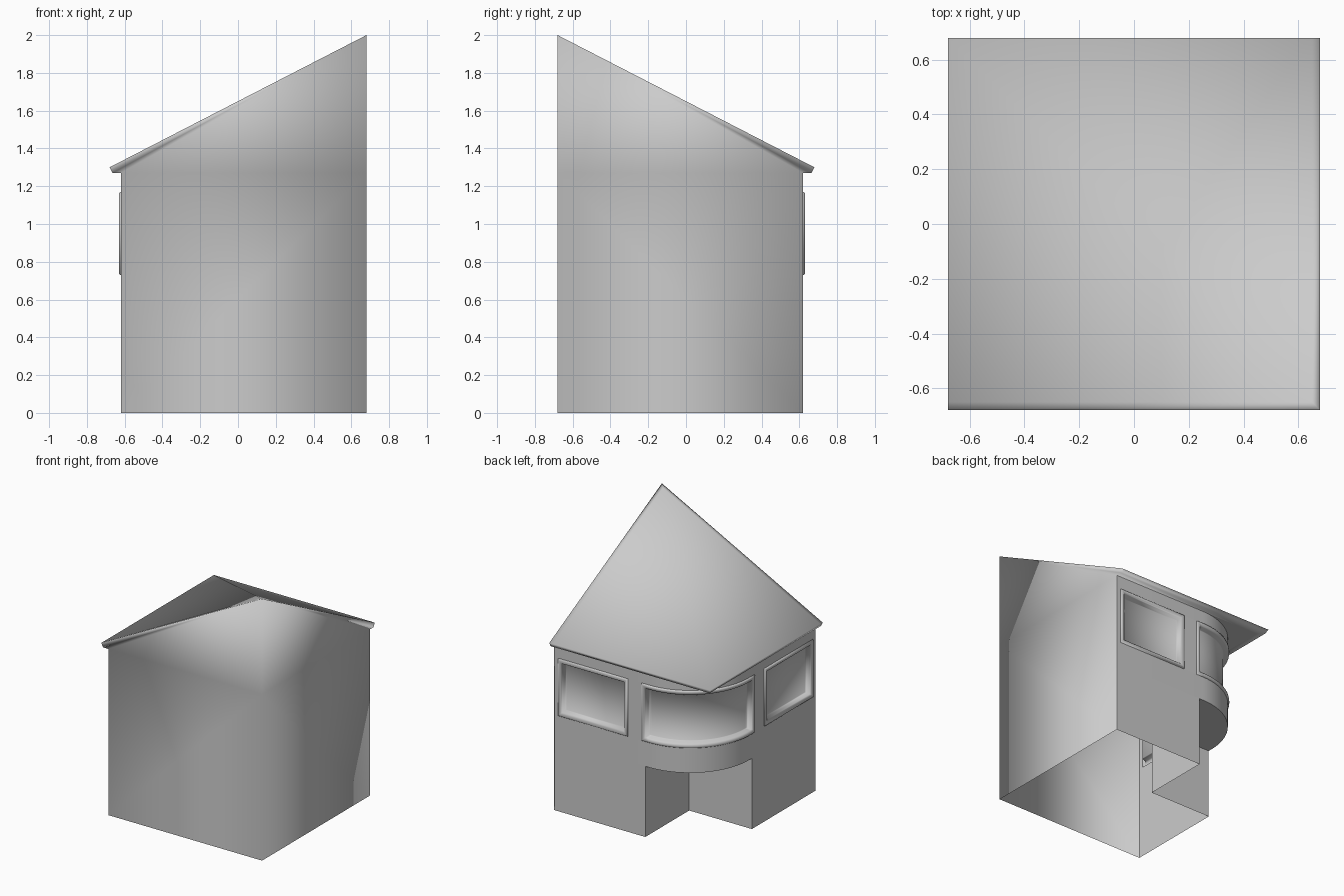
import bpy
import bmesh
import math

cube = bpy.data.objects.get("Cube")
if cube:
    bpy.data.objects.remove(cube, do_unlink=True)

plaster = bpy.data.materials.new("plain grey")
plaster.use_nodes = True
GREY = (0.6, 0.6, 0.6, 1)
plaster.diffuse_color = GREY
plaster.node_tree.nodes["Principled BSDF"].inputs["Base Color"].default_value = GREY

EDGE = 0.68       # roof edge and inner wall planes
WALL = 0.62       # street wall planes
NOTCH = 0.09      # inner corner of the entrance cut-out
BAY_Z = 0.54      # underside of the rounded corner
SOFFIT_Z = 1.27
EAVE_Z = 1.3
TOP_Z = 2.0
SILL_Z, HEAD_Z = 0.73, 1.17
RADIUS = 0.5
END = EDGE - 0.005
STRAIGHT = END + WALL - RADIUS
ARC = RADIUS * math.pi / 2
TOTAL = 2 * STRAIGHT + ARC
STEPS = 20
KNOTS = [STRAIGHT + ARC * i / STEPS for i in range(STEPS + 1)]


def finish(name, bm, angle=None):
    """Turn a bmesh into a smooth-shaded object."""
    mesh = bpy.data.meshes.new(name)
    bm.to_mesh(mesh)
    bm.free()
    obj = bpy.data.objects.new(name, mesh)
    bpy.context.collection.objects.link(obj)
    mesh.materials.append(plaster)
    bpy.ops.object.select_all(action="DESELECT")
    obj.select_set(True)
    bpy.context.view_layer.objects.active = obj
    if angle is None:
        bpy.ops.object.shade_smooth()
    else:
        bpy.ops.object.shade_smooth_by_angle(angle=math.radians(angle))
    return obj


def on_path(s, z, out=0.0):
    """Point on the rounded street wall at length s, pushed outward."""
    if s <= STRAIGHT:
        return (-WALL - out, -END + s, z)
    if s >= STRAIGHT + ARC:
        return (WALL - TOTAL + s + END - WALL, WALL + out, z)
    t = (s - STRAIGHT) / RADIUS
    r = RADIUS + out
    c = WALL - RADIUS
    return (-c - r * math.cos(t), c + r * math.sin(t), z)


def samples(a, b):
    return [a] + [k for k in KNOTS if a < k < b] + [b]


def strip(bm, low, high):
    """Quads between two equally long rows of points."""
    lo = [bm.verts.new(p) for p in low]
    hi = [bm.verts.new(p) for p in high]
    for i in range(len(lo) - 1):
        bm.faces.new((lo[i], hi[i], hi[i + 1], lo[i + 1]))


# Inner walls, gables and hipped roof as one soft-shaded shell
E, W, F, I = EDGE, WALL, EDGE - 0.015, EDGE - 0.03
inset_z = EAVE_Z + (TOP_Z - EAVE_Z) * (I + E) / (2 * E)
points = {
    "apex": (E, -E, TOP_Z), "apex_in": (I, -I, inset_z),
    "eave_a": (-E, -E, EAVE_Z), "eave_a_in": (-E, -I, EAVE_Z),
    "eave_c": (-E, E, EAVE_Z),
    "eave_b": (E, E, EAVE_Z), "eave_b_in": (I, E, EAVE_Z),
    "lip_a": (-F, -E, SOFFIT_Z), "lip_c": (-F, F, SOFFIT_Z), "lip_b": (E, F, SOFFIT_Z),
    "top_a": (-W, -E, SOFFIT_Z), "top_c": (-W, W, SOFFIT_Z), "top_b": (E, W, SOFFIT_Z),
    "top_m": (E, -E, SOFFIT_Z),
    "foot_a": (-W, -E, 0), "foot_m": (E, -E, 0), "foot_b": (E, W, 0),
    "turn_a": (-W, -END, 0), "turn_a_top": (-W, -END, SOFFIT_Z),
    "turn_b": (END, W, 0), "turn_b_top": (END, W, SOFFIT_Z),
}
shell = bmesh.new()
verts = {name: shell.verts.new(p) for name, p in points.items()}
for side in "ab":
    for face in (
        "eave_S eave_S_in apex_in apex",          # roof edge strip
        "eave_S_in eave_c apex_in",               # roof slope
        "eave_S lip_S lip_c eave_c eave_S_in",    # fascia
        "lip_S top_S top_c lip_c",                # soffit
        "eave_S lip_S top_S top_m apex",          # gable
        "foot_S foot_m top_m top_S",              # inner wall
        "foot_S top_S turn_S_top turn_S",         # corner return
    ):
        shell.faces.new([verts[n.replace("S", side)] for n in face.split()])
bmesh.ops.recalc_face_normals(shell, faces=shell.faces)
finish("roof_and_inner_walls", shell)

# Street walls: notched ground floor, rounded upper floor
walls = bmesh.new()
ground = [(-W, -END), (-W, NOTCH), (-NOTCH, NOTCH), (-NOTCH, W), (END, W)]
strip(walls, [(x, y, 0) for x, y in ground], [(x, y, BAY_Z) for x, y in ground])

GAP_A, GAP_B, MARGIN = 0.62, 0.735, 0.03
windows = {
    "right_window": (MARGIN, GAP_A),
    "corner_window": (GAP_B, TOTAL - GAP_B),
    "back_window": (TOTAL - GAP_A, TOTAL - MARGIN),
}
panels = [(0, TOTAL, BAY_Z, SILL_Z), (0, TOTAL, HEAD_Z, SOFFIT_Z)]
for a, b in ((0, MARGIN), (GAP_A, GAP_B)):
    panels += [(a, b, SILL_Z, HEAD_Z), (TOTAL - b, TOTAL - a, SILL_Z, HEAD_Z)]
for a, b, z0, z1 in panels:
    row = samples(a, b)
    strip(walls, [on_path(s, z0) for s in row], [on_path(s, z1) for s in row])

# Flat undersides below the bay and below the eave at the rounded corner
bay = [(-W, NOTCH, BAY_Z)] + [on_path(k, BAY_Z) for k in KNOTS] + [(-NOTCH, W, BAY_Z)]
eave = [on_path(k, SOFFIT_Z) for k in reversed(KNOTS)]
for centre, rim in (((-NOTCH, NOTCH, BAY_Z), bay), ((-W, W, SOFFIT_Z), eave)):
    hub = walls.verts.new(centre)
    ring = [walls.verts.new(p) for p in rim]
    for p, q in zip(ring, ring[1:]):
        walls.faces.new((hub, p, q))
bmesh.ops.remove_doubles(walls, verts=walls.verts, dist=0.0005)
finish("street_walls", walls, 30)

# Windows: raised rounded frame around a recessed pane
PROFILE = [(0, 0), (0.003, 0.008), (0.012, 0.011), (0.026, 0.009),
           (0.034, 0), (0.04, -0.03), (0.044, -0.035)]
for name, (a, b) in windows.items():
    bm = bmesh.new()
    rings = []
    for inset, out in PROFILE:
        row = samples(a + inset, b - inset)
        loop = [on_path(s, SILL_Z + inset, out) for s in row]
        loop += [on_path(s, HEAD_Z - inset, out) for s in reversed(row)]
        rings.append([bm.verts.new(p) for p in loop])
    for outer, inner in zip(rings, rings[1:]):
        for i in range(len(outer)):
            j = (i + 1) % len(outer)
            bm.faces.new((outer[i], inner[i], inner[j], outer[j]))
    pane = rings[-1]
    for i in range(len(pane) // 2 - 1):
        bm.faces.new((pane[i], pane[-1 - i], pane[-2 - i], pane[i + 1]))
    finish(name, bm)
